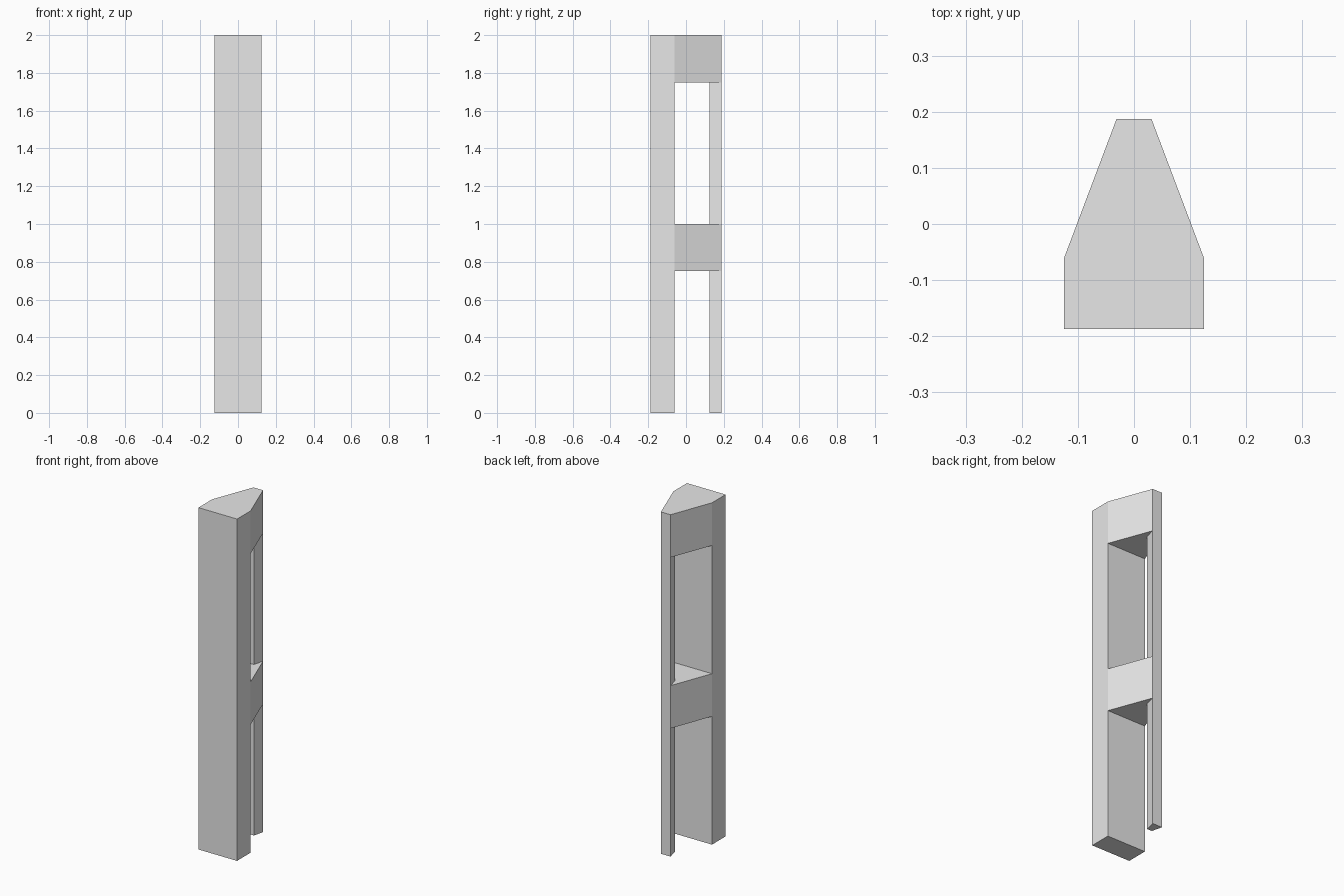
import bpy
import bmesh

cube = bpy.data.objects.get("Cube")
if cube:
    bpy.data.objects.remove(cube, do_unlink=True)

grey = bpy.data.materials.new("plain_grey")
grey.use_nodes = True
colour = (0.8, 0.8, 0.8, 1.0)
grey.diffuse_color = colour
grey.node_tree.nodes["Principled BSDF"].inputs["Base Color"].default_value = colour


def prism(name, front, back, bottom, top):
    """Upright prism on a symmetric trapezoid; front and back are (y, half width)."""
    (y0, w0), (y1, w1) = front, back
    outline = [(-w0, y0), (w0, y0), (w1, y1), (-w1, y1)]
    bm = bmesh.new()
    base = bm.faces.new([bm.verts.new((x, y, bottom)) for x, y in outline])
    extruded = bmesh.ops.extrude_face_region(bm, geom=[base])["geom"]
    verts = [v for v in extruded if isinstance(v, bmesh.types.BMVert)]
    bmesh.ops.translate(bm, verts=verts, vec=(0, 0, top - bottom))
    bmesh.ops.recalc_face_normals(bm, faces=bm.faces)
    mesh = bpy.data.meshes.new(name)
    bm.to_mesh(mesh)
    bm.free()
    mesh.materials.append(grey)
    obj = bpy.data.objects.new(name, mesh)
    bpy.context.collection.objects.link(obj)
    return obj


FRONT_Y, JOIN_Y, BACK_Y = -0.1875, -0.0615, 0.1875
HALF, BACK_HALF = 0.125, 0.031

# Wide front board over the full height
prism("front_board", (FRONT_Y, HALF), (JOIN_Y, HALF), 0, 2)

# Each level: a tapered spacer block with a thin grip rail section below it
for level, floor in (("lower", 0.0), ("upper", 1.0)):
    block_bottom = floor + 0.75
    prism(level + "_spacer_block", (JOIN_Y, HALF), (BACK_Y, BACK_HALF),
          block_bottom, floor + 1)
    prism(level + "_back_rail", (0.125, 0.0156), (BACK_Y, BACK_HALF),
          floor, block_bottom)
